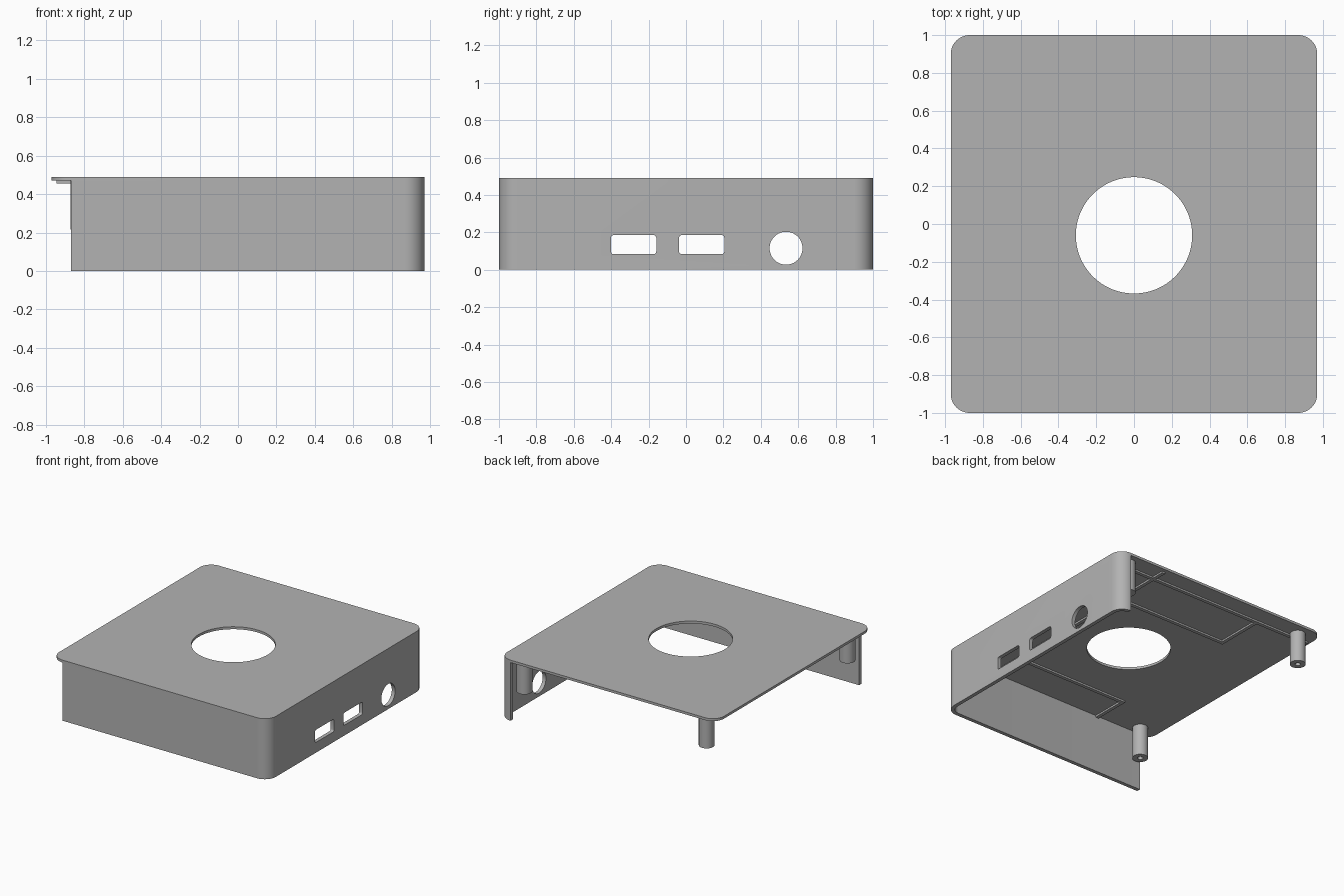
import bpy, bmesh
from math import sin, cos, pi

cube = bpy.data.objects.get("Cube")
if cube:
    bpy.data.objects.remove(cube)

HX, HY, R = 0.97, 1.0, 0.1            # half sizes and corner radius
TOP, PLATE, RIB = 0.49, 0.02, 0.014   # top height, plate and rib thickness
WALL = 0.03
UNDER = TOP - PLATE

grey = bpy.data.materials.new("plain grey")
grey.use_nodes = True
colour = (0.45, 0.45, 0.45, 1)
grey.diffuse_color = colour
grey.node_tree.nodes["Principled BSDF"].inputs["Base Color"].default_value = colour


def arc(cx, cy, r, start, end, n=12):
    return [(cx + r * cos(start + (end - start) * i / n),
             cy + r * sin(start + (end - start) * i / n)) for i in range(n + 1)]


def circle(cx, cy, r, n=64):
    return arc(cx, cy, r, 0, 2 * pi, n)[:-1]


def rounded_rect(cx, cy, hx, hy, r, n=12):
    pts = []
    for k, (sx, sy) in enumerate([(1, 1), (-1, 1), (-1, -1), (1, -1)]):
        pts += arc(cx + sx * (hx - r), cy + sy * (hy - r), r, k * pi / 2, (k + 1) * pi / 2, n)
    return pts


def prism(name, outline, low, high, along_x=False):
    """Extrude a closed outline along z, or a (y, z) outline along x."""
    bm = bmesh.new()
    rings = [[bm.verts.new((h, a, b) if along_x else (a, b, h)) for a, b in outline]
             for h in (low, high)]
    bm.faces.new(rings[0])
    bm.faces.new(rings[1])
    for i in range(len(outline)):
        j = (i + 1) % len(outline)
        bm.faces.new((rings[0][i], rings[0][j], rings[1][j], rings[1][i]))
    bmesh.ops.recalc_face_normals(bm, faces=bm.faces)
    mesh = bpy.data.meshes.new(name)
    bm.to_mesh(mesh)
    bm.free()
    mesh.materials.append(grey)
    obj = bpy.data.objects.new(name, mesh)
    bpy.context.collection.objects.link(obj)
    return obj


def cut(obj, cutters):
    """Subtract the cutters, bake the result and remove them."""
    for c in cutters:
        mod = obj.modifiers.new("cut", 'BOOLEAN')
        mod.operation, mod.solver, mod.object = 'DIFFERENCE', 'EXACT', c
    graph = bpy.context.evaluated_depsgraph_get()
    mesh = bpy.data.meshes.new_from_object(obj.evaluated_get(graph))
    obj.modifiers.clear()
    obj.data = mesh
    for c in cutters:
        bpy.data.objects.remove(c)


parts = []

# Top plate with the round opening
plate = prism("top_plate", rounded_rect(0, 0, HX, HY, R), UNDER, TOP)
cut(plate, [prism("opening_cutter", circle(0, -0.06, 0.308, 96), 0.3, 0.7)])
parts.append(plate)


# Front and side wall, wrapping two rounded corners
def wall_path(inset):
    r = R - inset
    return ([(R - HX, inset - HY)] + arc(HX - R, R - HY, r, -pi / 2, 0)
            + arc(HX - R, HY - R, r, 0, pi / 2))


wall = prism("side_wall", wall_path(0) + wall_path(WALL)[::-1], 0, UNDER)

# The straight run starts at the far left of the front
ports = [prism("port_cutter", rounded_rect(y, 0.134, 0.121, 0.051, 0.014, 4), 0.9, 1.1, True)
         for y in (-0.28, 0.084)]
ports.append(prism("jack_cutter", circle(0.535, 0.115, 0.088), 0.9, 1.1, True))
cut(wall, ports)
parts.append(wall)

# Screw posts with blind holes
for sx, side in ((1, "left"), (-1, "right")):
    for sy, end in ((1, "back"), (-1, "front")):
        x, y = sx * 0.815, sy * 0.9
        post = prism(f"{end}_{side}_post", circle(x, y, 0.058, 40), 0.215, UNDER)
        cut(post, [prism("screw_cutter", circle(x, y, 0.02, 24), 0.1, 0.4)])
        parts.append(post)

# Thin locating ribs under the plate: name, x range, y range
w = 0.014
ribs = [
    ("back_long_rib", -0.945, 0.945, 0.85 - w, 0.85 + w),
    ("side_long_rib", 0.53 - w, 0.53 + w, -0.97, 0.97),
    ("back_inner_rib", -0.46 - w, 0.53 - w, 0.46 - w, 0.46 + w),
    ("back_short_rib", -0.46 - w, -0.46 + w, 0.46 + w, 0.85 - w),
    ("front_inner_rib", -0.46 - w, 0.53 - w, -0.68 - w, -0.68 + w),
    ("front_short_rib", -0.46 - w, -0.46 + w, -0.97, -0.68 - w),
]
for name, x0, x1, y0, y1 in ribs:
    parts.append(prism(name, [(x0, y0), (x1, y0), (x1, y1), (x0, y1)], UNDER - RIB, UNDER))

# Smooth the round surfaces, keep edges sharp
bpy.ops.object.select_all(action='DESELECT')
for p in parts:
    p.select_set(True)
bpy.context.view_layer.objects.active = plate
bpy.ops.object.shade_smooth_by_angle(angle=pi / 6)
